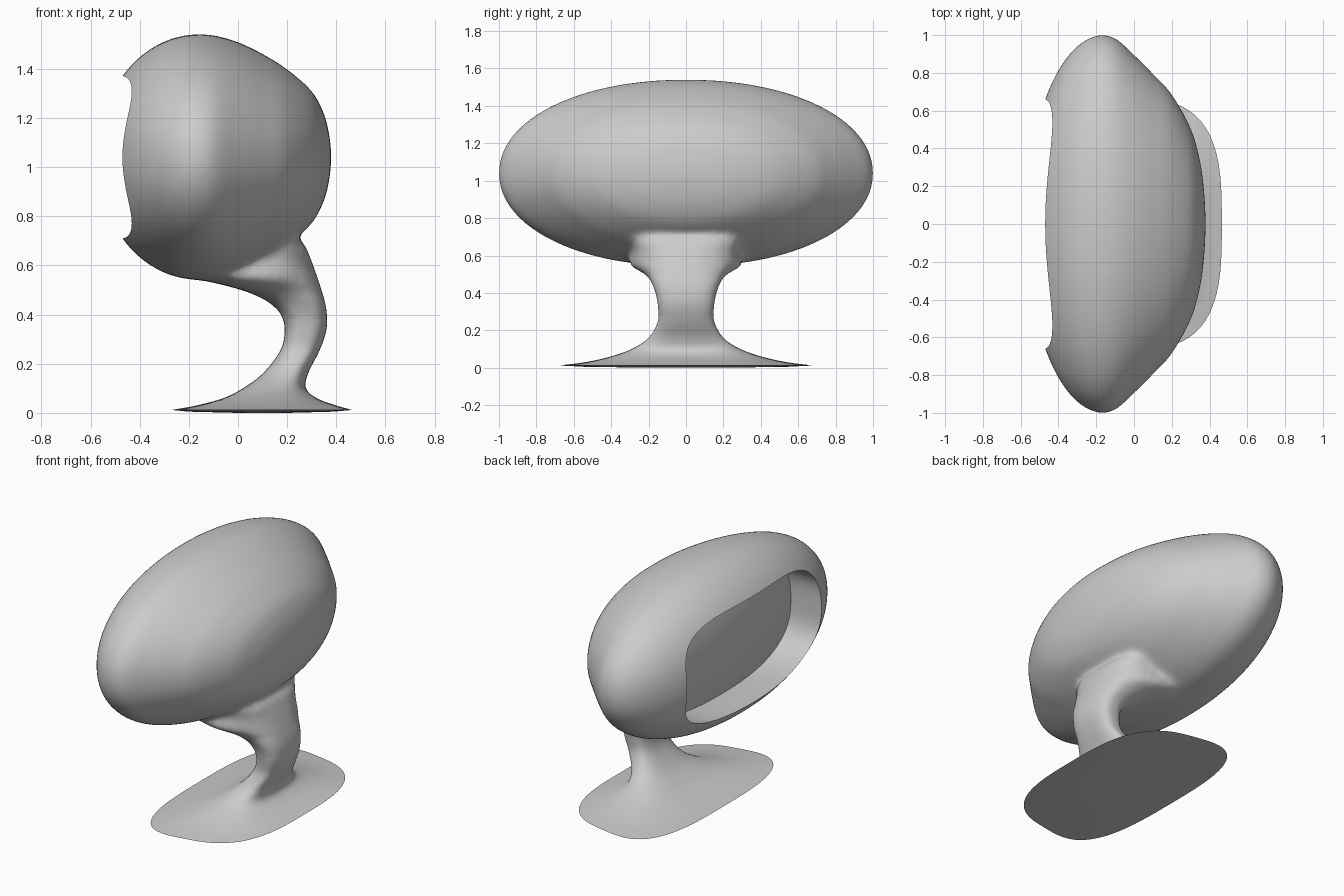
import bpy, bmesh, math
from mathutils import Vector

if "Cube" in bpy.data.objects:
    bpy.data.objects.remove(bpy.data.objects["Cube"])

grey = bpy.data.materials.new("plain grey")
grey.use_nodes = True
colour = (0.6, 0.6, 0.6, 1)
grey.diffuse_color = colour
grey.node_tree.nodes["Principled BSDF"].inputs["Base Color"].default_value = colour

SIDES = 96
AXIS_Z = 1.04  # height of the housing axis
SEAM_Z = 0.38  # where the foot meets the fused stalk


def spline(points, steps):
    """Smooth curve through tuples of any length."""
    pts = [Vector(p) for p in points]
    pts = [2 * pts[0] - pts[1]] + pts + [2 * pts[-1] - pts[-2]]
    out = []
    for a, b, c, d in zip(pts, pts[1:], pts[2:], pts[3:]):
        for i in range(steps):
            t = i / steps
            out.append(0.5 * (2 * b + (c - a) * t + (2 * a - 5 * b + 4 * c - d) * t**2
                              + (3 * b - a - 3 * c + d) * t**3))
    return out + [pts[-2]]


def superellipse(power):
    """Unit outline: round at power 2, boxier above."""
    def bend(v):
        return math.copysign(abs(v) ** (2 / power), v)
    angles = [2 * math.pi * i / SIDES for i in range(SIDES)]
    return [(bend(math.cos(a)), bend(math.sin(a))) for a in angles]


def loft(name, rings, cap_end=True):
    """Skin a list of rings and cap the ends."""
    bm = bmesh.new()
    loops = [[bm.verts.new(p) for p in ring] for ring in rings]
    for lo, hi in zip(loops, loops[1:]):
        for i in range(SIDES):
            j = (i + 1) % SIDES
            bm.faces.new((lo[i], lo[j], hi[j], hi[i]))
    bm.faces.new(loops[0])
    if cap_end:
        bm.faces.new(loops[-1])
    bmesh.ops.recalc_face_normals(bm, faces=bm.faces)
    mesh = bpy.data.meshes.new(name)
    bm.to_mesh(mesh)
    bm.free()
    mesh.materials.append(grey)
    obj = bpy.data.objects.new(name, mesh)
    bpy.context.collection.objects.link(obj)
    return obj


def x_ring(x, half_y, half_z, power=2.08):
    return [(x, half_y * u, AXIS_Z + half_z * v) for u, v in superellipse(power)]


def z_ring(z, x0, x1, half_y, power, taper):
    mid, half = (x0 + x1) / 2, (x1 - x0) / 2
    return [(mid + half * u, half_y * v * (1 - taper * u), z)
            for u, v in superellipse(power)]


def join(*objs):
    bpy.ops.object.select_all(action="DESELECT")
    for obj in objs:
        obj.select_set(True)
    bpy.context.view_layer.objects.active = objs[0]
    bpy.ops.object.join()


def relax(bm, verts):
    bmesh.ops.smooth_vert(bm, verts=verts, factor=0.5, use_axis_x=True,
                          use_axis_y=True, use_axis_z=True)


# Housing: elliptical dome on the open side, tapering shell on the other
dome = [(-0.16 - 0.413 * math.cos(t), math.sin(t), 0.5 * math.sin(t))
        for t in [math.pi / 2 * (i + 0.2) / 10.2 for i in range(11)]]
shell = [(-0.09, 0.976, 0.494), (0, 0.895, 0.468), (0.1, 0.795, 0.42),
         (0.2, 0.685, 0.357), (0.3, 0.505, 0.268), (0.35, 0.33, 0.175),
         (0.372, 0.16, 0.085), (0.38, 0.004, 0.003)]
housing = loft("mirror_housing_and_stand",
               [x_ring(*p) for p in spline(dome + shell, 5)])

# Stalk and foot: z, x range, half depth, boxiness, taper toward +x
sections = spline([(0.012, -0.27, 0.465, 0.665, 3.1, 0.1),
                   (0.03, -0.17, 0.4, 0.53, 3, 0.08),
                   (0.06, -0.06, 0.32, 0.4, 2.9, 0.05),
                   (0.1, 0.02, 0.277, 0.29, 2.7, 0.05),
                   (0.16, 0.1, 0.285, 0.2, 2.7, 0),
                   (0.25, 0.17, 0.33, 0.15, 2.8, 0),
                   (0.33, 0.19, 0.358, 0.15, 2.8, 0),
                   (0.4, 0.175, 0.362, 0.163, 2.8, 0),
                   (0.455, 0.12, 0.353, 0.185, 2.8, 0),
                   (0.495, 0.03, 0.341, 0.215, 2.7, 0.05),
                   (0.515, -0.04, 0.335, 0.245, 2.6, 0.08),
                   (0.535, -0.12, 0.329, 0.285, 2.5, 0.12),
                   (0.56, -0.17, 0.32, 0.3, 2.5, 0.12),
                   (0.62, -0.1, 0.298, 0.275, 2.6, 0.05),
                   (0.69, 0, 0.265, 0.28, 2.8, 0),
                   (0.725, 0.02, 0.2, 0.22, 2.8, 0)], 6)

# Shallow underside below a knife-thin rim
underside = [z_ring(0, 0, 0.2, 0.18, 3.1, 0.1),
             z_ring(0.005, -0.2, 0.39, 0.53, 3.1, 0.1)]
foot = loft("foot", underside + [z_ring(*s) for s in sections if s[0] < SEAM_Z - 0.01],
            cap_end=False)

# Fuse the upper stalk into the housing
neck = loft("neck", [z_ring(*s) for s in sections if s[0] > 0.3])
join(housing, neck)
fuse = housing.modifiers.new("fuse", "REMESH")
fuse.mode = "VOXEL"
fuse.voxel_size = 0.013
bpy.ops.object.modifier_apply(modifier=fuse.name)

# Soften the joint, most strongly under the middle of the housing
bm = bmesh.new()
bm.from_mesh(housing.data)
joint = Vector((-0.02, 0, 0.55))
for i in range(40):
    reach = 0.2 + 0.24 * (i % 8) / 7
    relax(bm, [v for v in bm.verts if (v.co - joint).length < reach
               and v.co.x < 0.26 and v.co.z > 0.42])
for i in range(4):
    relax(bm, bm.verts)

# Trim the stalk at the seam and bridge it to the foot
bmesh.ops.bisect_plane(bm, geom=bm.verts[:] + bm.edges[:] + bm.faces[:],
                       plane_co=(0, 0, SEAM_Z), plane_no=(0, 0, 1), clear_inner=True)
bm.from_mesh(foot.data)
bmesh.ops.bridge_loops(bm, edges=[e for e in bm.edges if e.is_boundary])
bmesh.ops.recalc_face_normals(bm, faces=bm.faces)
bm.to_mesh(housing.data)
bm.free()
bpy.data.objects.remove(foot)

# Recess whose gently domed floor is the glass
outline = superellipse(3.4)
recess = [[(-0.8, 0.66 * u, AXIS_Z + 0.33 * v) for u, v in outline]]
for s in (1, 0.97, 0.9, 0.75, 0.5, 0.25, 0.02):
    recess.append([(-0.33 + 0.07 * s * s * (u * u + v * v),
                    0.66 * s * u, AXIS_Z + 0.33 * s * v) for u, v in outline])
cutter = loft("recess_cutter", recess)
cutter.hide_render = True
cut = housing.modifiers.new("recess", "BOOLEAN")
cut.operation = "DIFFERENCE"
cut.solver = "EXACT"
cut.object = cutter
bpy.context.view_layer.objects.active = housing
bpy.ops.object.modifier_apply(modifier=cut.name)
bpy.data.objects.remove(cutter)
housing.select_set(True)
bpy.ops.object.shade_smooth_by_angle(angle=math.radians(42))
